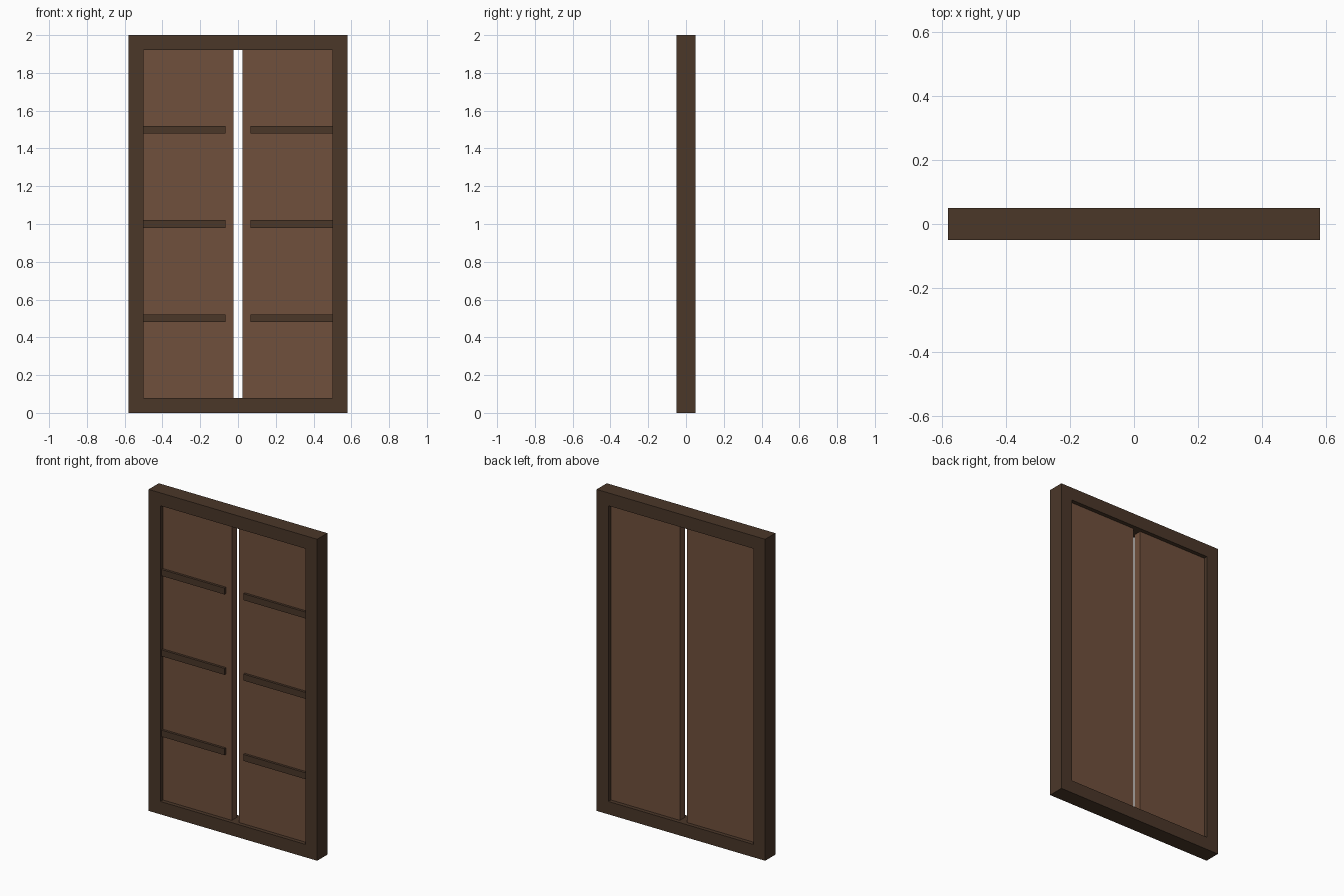
import bpy
import bmesh
from mathutils import Vector

if "Cube" in bpy.data.objects:
    bpy.data.objects.remove(bpy.data.objects["Cube"])


def material(name, rgb):
    m = bpy.data.materials.new(name)
    m.diffuse_color = (*rgb, 1.0)
    m.use_nodes = True
    m.node_tree.nodes["Principled BSDF"].inputs["Base Color"].default_value = m.diffuse_color
    return m


def box(name, lo, hi, mat):
    """Box spanning two opposite corners."""
    lo, hi = Vector(lo), Vector(hi)
    bm = bmesh.new()
    bmesh.ops.create_cube(bm, size=1.0)
    for v in bm.verts:
        v.co = Vector([c * s for c, s in zip(v.co, hi - lo)])
    me = bpy.data.meshes.new(name)
    bm.to_mesh(me)
    bm.free()
    me.materials.append(mat)
    ob = bpy.data.objects.new(name, me)
    ob.location = (lo + hi) / 2
    bpy.context.collection.objects.link(ob)
    return ob


dark_wood = material("dark_wood", (0.069, 0.038, 0.022))
door_wood = material("door_wood", (0.162, 0.080, 0.045))

W, H, D, T = 0.58, 2.0, 0.05, 0.08   # half width, height, half depth, frame width
INNER = W - T

# Frame rails
box("bottom_rail", (-W, -D, 0), (W, D, T), dark_wood)
box("top_rail", (-W, -D, H - T), (W, D, H), dark_wood)

for side, s in (("left", -1), ("right", 1)):
    def sided(name, x0, x1, y0, y1, z0, z1, mat):
        a, b = sorted((s * x0, s * x1))
        return box(f"{side}_{name}", (a, y0, z0), (b, y1, z1), mat)

    # Frame jamb and door leaf, leaving a slit in the middle
    sided("jamb", INNER, W, -D, D, T, H - T, dark_wood)
    sided("door", 0.025, INNER, -0.025, 0.025, T, H - T, door_wood)

    # Horizontal battens on the front of the door
    for i, z in enumerate((0.5, 1.0, 1.5), 1):
        sided(f"batten_{i}", 0.065, INNER, -0.04, -0.02, z - 0.02, z + 0.02, dark_wood)
